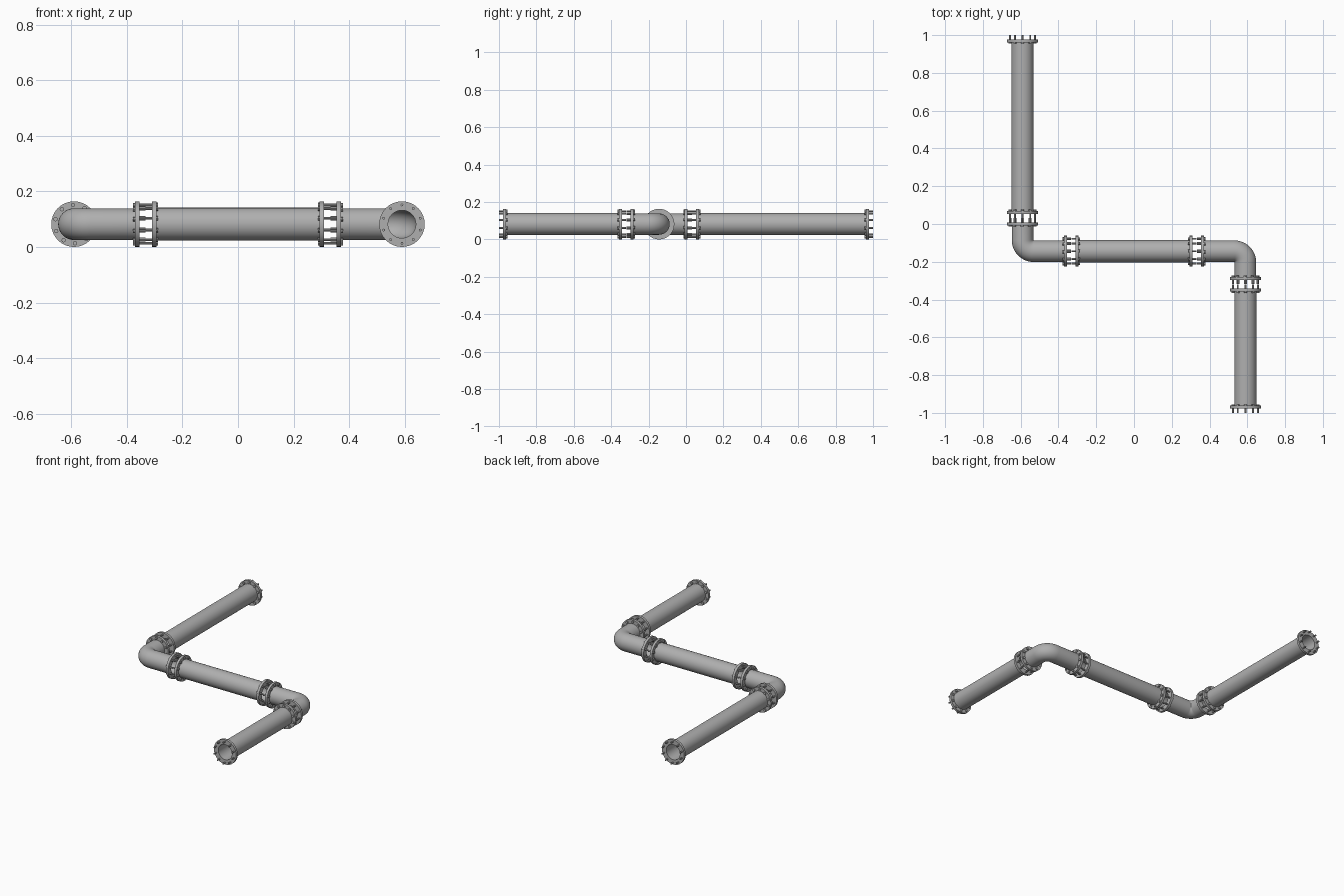
import bpy, bmesh, math
from mathutils import Vector

if "Cube" in bpy.data.objects:
    bpy.data.objects.remove(bpy.data.objects["Cube"])

Z = 0.082          # height of the pipe axis
X, YM = 0.59, -0.144  # outer run x, middle run y
UP = Vector((0, 0, 1))

steel = bpy.data.materials.new("dark_grey")
steel.diffuse_color = (0.43, 0.43, 0.43, 1)
steel.use_nodes = True
steel.node_tree.nodes["Principled BSDF"].inputs["Base Color"].default_value = steel.diffuse_color


def sweep(bm, pts, ro, ri=0, n=32):
    """Round bar (ri=0) or hollow tube along a horizontal path."""
    pts = [Vector(p) for p in pts]
    outer, inner = [], []
    for i, p in enumerate(pts):
        t = (pts[min(i + 1, len(pts) - 1)] - pts[max(i - 1, 0)]).normalized()
        if i == 0 or i == len(pts) - 1:      # square ends on the run axis
            t = Vector([round(c) for c in t])
        side = t.cross(UP)
        for store, r in ((outer, ro), (inner, ri)):
            if r:
                store.append([bm.verts.new(p + r * (math.cos(a) * side + math.sin(a) * UP))
                              for a in (2 * math.pi * k / n for k in range(n))])

    def bridge(a, b):
        for k in range(n):
            j = (k + 1) % n
            bm.faces.new((a[k], a[j], b[j], b[k]))

    for shell in (outer, inner):
        for a, b in zip(shell, shell[1:]):
            bridge(a, b)
    if ri:
        bridge(outer[0], inner[0])
        bridge(outer[-1], inner[-1])
    else:
        bm.faces.new(outer[0])
        bm.faces.new(outer[-1])


def finish(bm, name):
    bmesh.ops.recalc_face_normals(bm, faces=bm.faces[:])
    me = bpy.data.meshes.new(name)
    bm.to_mesh(me)
    bm.free()
    me.materials.append(steel)
    ob = bpy.data.objects.new(name, me)
    bpy.context.collection.objects.link(ob)
    bpy.ops.object.select_all(action='DESELECT')
    bpy.context.view_layer.objects.active = ob
    ob.select_set(True)
    bpy.ops.object.shade_smooth_by_angle(angle=math.radians(35))


def flange(name, c, d, twist):
    """Ring at c facing d, with ten bolts pointing outward."""
    c, d = Vector(c), Vector(d)
    bm = bmesh.new()
    sweep(bm, [c - d * 0.008, c + d * 0.008], 0.082, 0.050)
    finish(bm, name + "_flange")
    bm = bmesh.new()
    side = Vector((abs(d.y), abs(d.x), 0))
    for k in range(10):
        a = math.radians(90 + 36 * k + twist)
        p = c + 0.069 * (math.cos(a) * side + math.sin(a) * UP)
        sweep(bm, [p - d * 0.015, p - d * 0.007], 0.008, n=8)   # head
        sweep(bm, [p - d * 0.007, p + d * 0.030], 0.005, n=8)   # shank
    finish(bm, name + "_bolts")


def pipe(name, pts, r, twist=0):
    pts = [Vector(p) for p in pts]
    d0 = (pts[0] - pts[1]).normalized()
    d1 = (pts[-1] - pts[-2]).normalized()
    path = [pts[0]]
    if len(pts) == 3:                       # rounded corner
        R, m = 0.059, pts[1]
        o = m + (d0 + d1) * R
        for i in range(13):
            a = math.pi / 2 * i / 12
            path.append(o - R * (math.cos(a) * d1 + math.sin(a) * d0))
    path.append(pts[-1])
    bm = bmesh.new()
    sweep(bm, path, r, 0.050)
    finish(bm, name)
    flange(name + "_start", pts[0], d0, twist)
    flange(name + "_end", pts[-1], d1, twist)


# straight runs
pipe("long_pipe", [(-X, 0.97, Z), (-X, 0.062, Z)], 0.059)
pipe("middle_pipe", [(-0.302, YM, Z), (0.302, YM, Z)], 0.059)
pipe("short_pipe", [(X, -0.35, Z), (X, -0.97, Z)], 0.059)

# elbows
pipe("left_elbow", [(-X, 0.001, Z), (-X, YM, Z), (-0.363, YM, Z)], 0.057, 3)
pipe("right_elbow", [(0.363, YM, Z), (X, YM, Z), (X, -0.288, Z)], 0.057, 3)
